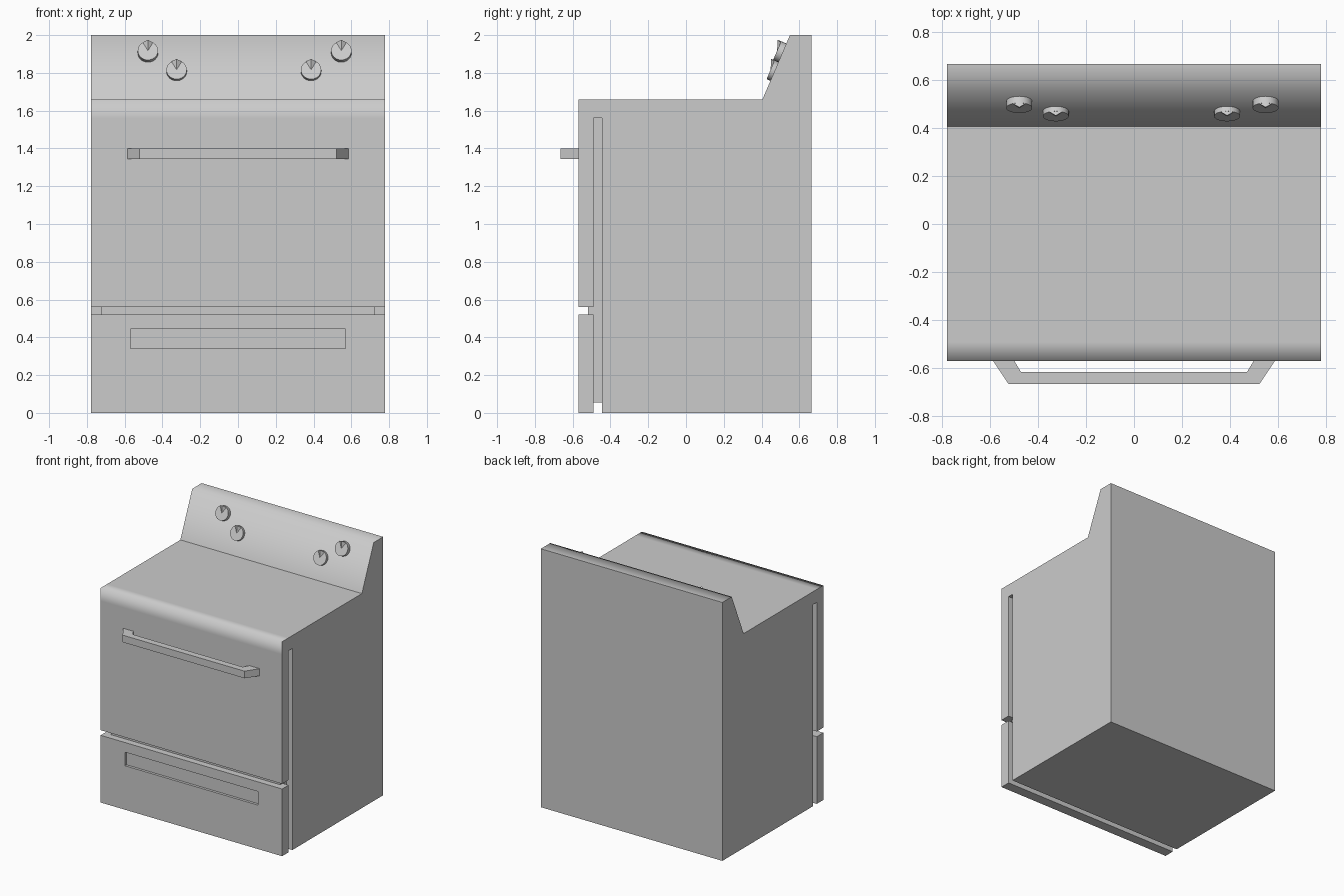
import bpy, bmesh, math
from mathutils import Vector

if "Cube" in bpy.data.objects:
    bpy.data.objects.remove(bpy.data.objects["Cube"])

W = 0.777                                     # half width of the stove
SLOPE = math.atan2(0.34, 0.145)               # tilt of the control panel


def finish(name, bm):
    bmesh.ops.recalc_face_normals(bm, faces=bm.faces[:])
    me = bpy.data.meshes.new(name)
    bm.to_mesh(me)
    bm.free()
    ob = bpy.data.objects.new(name, me)
    bpy.context.collection.objects.link(ob)
    return ob


def prism(points, offset):
    """Extrude a closed outline of 3D points by an offset vector."""
    bm = bmesh.new()
    face = bm.faces.new([bm.verts.new(p) for p in points])
    ext = bmesh.ops.extrude_face_region(bm, geom=[face], use_keep_orig=True)
    verts = [g for g in ext["geom"] if isinstance(g, bmesh.types.BMVert)]
    bmesh.ops.translate(bm, verts=verts, vec=offset)
    return bm


def box(x, y0, y1, z0, z1):
    return prism([(-x, y0, z0), (-x, y1, z0), (-x, y1, z1), (-x, y0, z1)], (2 * x, 0, 0))


# Main body: side profile with sloped panel, door and the slot behind the door
profile = [(-0.445, 0), (0.665, 0), (0.665, 2), (0.55, 2), (0.405, 1.66),
           (-0.49, 1.66), (-0.57, 1.66), (-0.57, 1.56), (-0.57, 0.56),
           (-0.49, 0.56), (-0.49, 1.56), (-0.445, 1.56)]
bm = prism([(-W, y, z) for y, z in profile], (2 * W, 0, 0))
soft = [(0.55, 2), (-0.49, 1.66), (-0.57, 1.66), (-0.57, 1.56)]   # soft-shaded edges
for f in bm.faces:
    f.smooth = True
for e in bm.edges:
    a, b = (v.co for v in e.verts)
    e.smooth = abs(a.x - b.x) > W and any(
        math.hypot(a.y - y, a.z - z) < 1e-4 for y, z in soft)
finish("stove_body", bm)

# Recessed core visible in the gaps
finish("inner_core", box(0.725, -0.52, -0.40, 0.055, 1.58))

# Drawer front with a shallow rectangular recess
bm = box(W, -0.57, -0.49, 0, 0.52)
bm.normal_update()
front = min(bm.faces, key=lambda f: f.calc_center_median().y)
bmesh.ops.inset_region(bm, faces=[front], thickness=0.05)
for v in front.verts:
    v.co.x = math.copysign(0.57, v.co.x)
    v.co.z = 0.445 if v.co.z > 0.26 else 0.34
inner = bmesh.ops.extrude_discrete_faces(bm, faces=[front])["faces"][0]
bmesh.ops.translate(bm, verts=inner.verts[:], vec=(0, 0.02, 0))
finish("drawer_front", bm)

# Door handle: mirrored plan outline, extruded upward
half = [(0.47, -0.615), (0.497, -0.57), (0.585, -0.57), (0.522, -0.665)]
outline = half + [(-x, y) for x, y in reversed(half)]
finish("door_handle", prism([(x, y, 1.345) for x, y in outline], (0, 0, 0.055)))

# Knobs: short cylinder with a raised pointer wedge on the upper half
R, T = 0.054, 0.03
bm = bmesh.new()
bmesh.ops.create_cone(bm, cap_ends=True, segments=24, radius1=R, radius2=R, depth=T + 0.02)
bmesh.ops.translate(bm, verts=bm.verts[:], vec=(0, 0, (T - 0.02) / 2))
wedge = [bm.verts.new(p) for p in
         [(-0.027, 0.0468, T), (0.027, 0.0468, T), (0, 0, T), (0, R, T + 0.02), (0, R, T)]]
for ids in [(0, 3, 2), (1, 2, 3), (0, 4, 3), (4, 1, 3), (0, 2, 1, 4)]:
    bm.faces.new([wedge[i] for i in ids])
knob = finish("knob", bm)

normal = Vector((0, -math.sin(SLOPE), math.cos(SLOPE)))
for i, (x, z, sink) in enumerate([(-0.477, 1.906, 0), (-0.325, 1.808, 0.008),
                                  (0.387, 1.808, 0.008), (0.547, 1.906, 0)]):
    ob = knob if i == 0 else knob.copy()
    if i:
        bpy.context.collection.objects.link(ob)
    ob.name = f"knob_{i + 1}"
    y = 0.405 + (z - 1.66) * 0.145 / 0.34
    ob.location = Vector((x, y, z)) - normal * sink
    ob.rotation_euler = (SLOPE, 0, 0)

# Smooth the round knob sides, keep the edges crisp
bpy.ops.object.select_all(action='DESELECT')
knob.select_set(True)
bpy.context.view_layer.objects.active = knob
bpy.ops.object.shade_smooth_by_angle(angle=math.radians(30))
